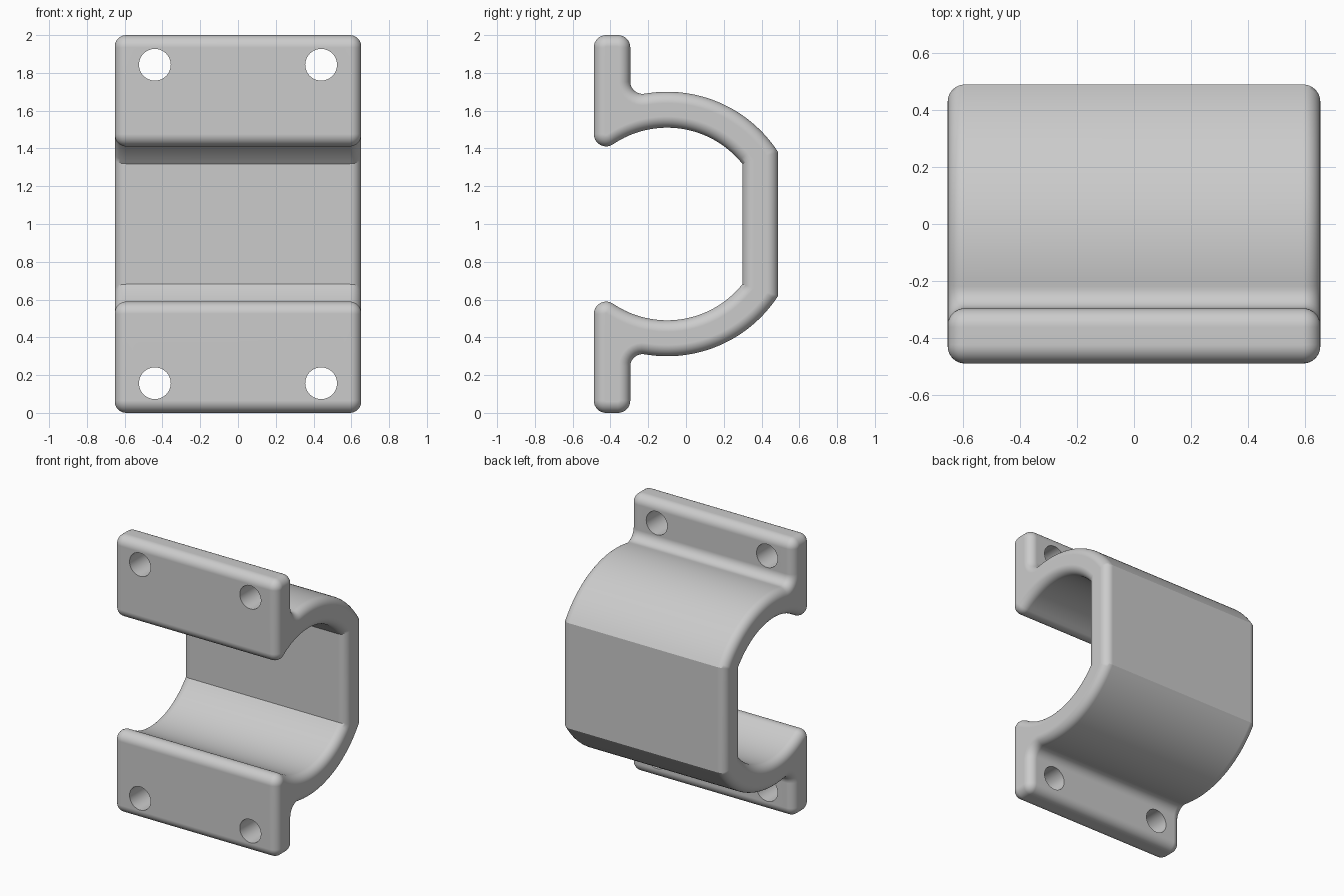
import bpy, bmesh, math
from mathutils import Vector

HALF_W = 0.652      # half width along x
DEPTH = 0.488       # half depth along y
R = 0.065           # edge rounding
RING_Y, RING_IN, RING_OUT = -0.1, 0.51, 0.7
FLANGE_BACK = -0.295

default = bpy.data.objects.get("Cube")
if default:
    bpy.data.objects.remove(default, do_unlink=True)

grey = bpy.data.materials.new("plain grey")
grey.use_nodes = True
colour = (0.6, 0.6, 0.6, 1)
grey.diffuse_color = colour
grey.node_tree.nodes["Principled BSDF"].inputs["Base Color"].default_value = colour


def arc(cy, cz, r, start, end, steps):
    angles = [start + (end - start) * i / steps for i in range(steps + 1)]
    return [Vector((cy + r * math.cos(a), cz + r * math.sin(a))) for a in angles]


def half_profile():
    """Upper half of the side outline, from inner corner round to outer corner."""
    pi = math.pi
    front = -DEPTH + R
    # lip circle touches the inside of the ring, fillet touches the outside
    lip_z = 1 + math.sqrt((RING_IN + R) ** 2 - (front - RING_Y) ** 2)
    lip = math.atan2(lip_z - 1, front - RING_Y)
    fil_y = FLANGE_BACK + R
    fil_z = 1 + math.sqrt((RING_OUT + R) ** 2 - (fil_y - RING_Y) ** 2)
    fil = math.atan2(fil_z - 1, fil_y - RING_Y)
    inner = math.acos((DEPTH - 0.19 - RING_Y) / RING_IN)
    outer = math.acos((DEPTH - RING_Y) / RING_OUT)
    pts = arc(RING_Y, 1, RING_IN, inner, lip, 32)
    pts += arc(front, lip_z, R, lip + pi, pi, 10)
    pts += arc(front, 2 - R, R, pi, pi / 2, 8)
    pts += arc(FLANGE_BACK - R, 2 - R, R, pi / 2, 0, 8)
    pts += arc(fil_y, fil_z, R, pi, fil + pi, 8)
    pts += arc(RING_Y, 1, RING_OUT, fil, outer, 32)
    clean = [pts[0]]
    for p in pts[1:]:
        if (p - clean[-1]).length > 1e-4:
            clean.append(p)
    return clean


def inset(points, d):
    """Move a clockwise outline inward by d with mitred corners."""
    result = []
    for i, p in enumerate(points):
        a = (p - points[i - 1]).normalized()
        b = (points[(i + 1) % len(points)] - p).normalized()
        na, nb = Vector((a.y, -a.x)), Vector((b.y, -b.x))
        result.append(p + (na + nb) * d / (1 + na.dot(nb)))
    return result


# Clamp body: outline swept along x with rounded ends
upper = half_profile()
outline = upper + [Vector((p.x, 2 - p.y)) for p in reversed(upper)]
END_R, STEPS = 0.06, 8
ends = [(HALF_W - END_R + END_R * math.sin(t), END_R * (1 - math.cos(t)))
        for t in (math.pi / 2 * i / STEPS for i in range(STEPS + 1))]
sections = [(-x, d) for x, d in reversed(ends)] + ends

bm = bmesh.new()
rings = [[bm.verts.new((x, p.x, p.y)) for p in inset(outline, d)] for x, d in sections]
for r0, r1 in zip(rings, rings[1:]):
    for i in range(len(r0)):
        j = (i + 1) % len(r0)
        bm.faces.new((r0[i], r0[j], r1[j], r1[i]))
bm.faces.new(rings[0])
bm.faces.new(rings[-1][::-1])
bmesh.ops.recalc_face_normals(bm, faces=bm.faces)
mesh = bpy.data.meshes.new("clamp_bracket")
bm.to_mesh(mesh)
bm.free()
body = bpy.data.objects.new("clamp_bracket", mesh)
bpy.context.collection.objects.link(body)
mesh.materials.append(grey)

# Screw holes through both flanges
cutters = []
for x in (-0.44, 0.44):
    for z in (0.157, 1.843):
        bpy.ops.mesh.primitive_cylinder_add(vertices=48, radius=0.084, depth=0.5,
                                            location=(x, -0.4, z),
                                            rotation=(math.pi / 2, 0, 0))
        cutter = bpy.context.object
        cutter.name = "hole_cutter"
        cutter.hide_render = True
        cutter.data.materials.append(grey)
        cutters.append(cutter)

bpy.ops.object.select_all(action='DESELECT')
body.select_set(True)
bpy.context.view_layer.objects.active = body
for cutter in cutters:
    cut = body.modifiers.new("screw_hole", 'BOOLEAN')
    cut.operation = 'DIFFERENCE'
    cut.solver = 'EXACT'
    cut.object = cutter
    bpy.ops.object.modifier_apply(modifier=cut.name)
for cutter in cutters:
    bpy.data.objects.remove(cutter, do_unlink=True)

# Smooth rounds, crisp corners
bpy.ops.object.shade_smooth_by_angle(angle=math.radians(28))
weighted = body.modifiers.new("even_shading", 'WEIGHTED_NORMAL')
weighted.keep_sharp = True
